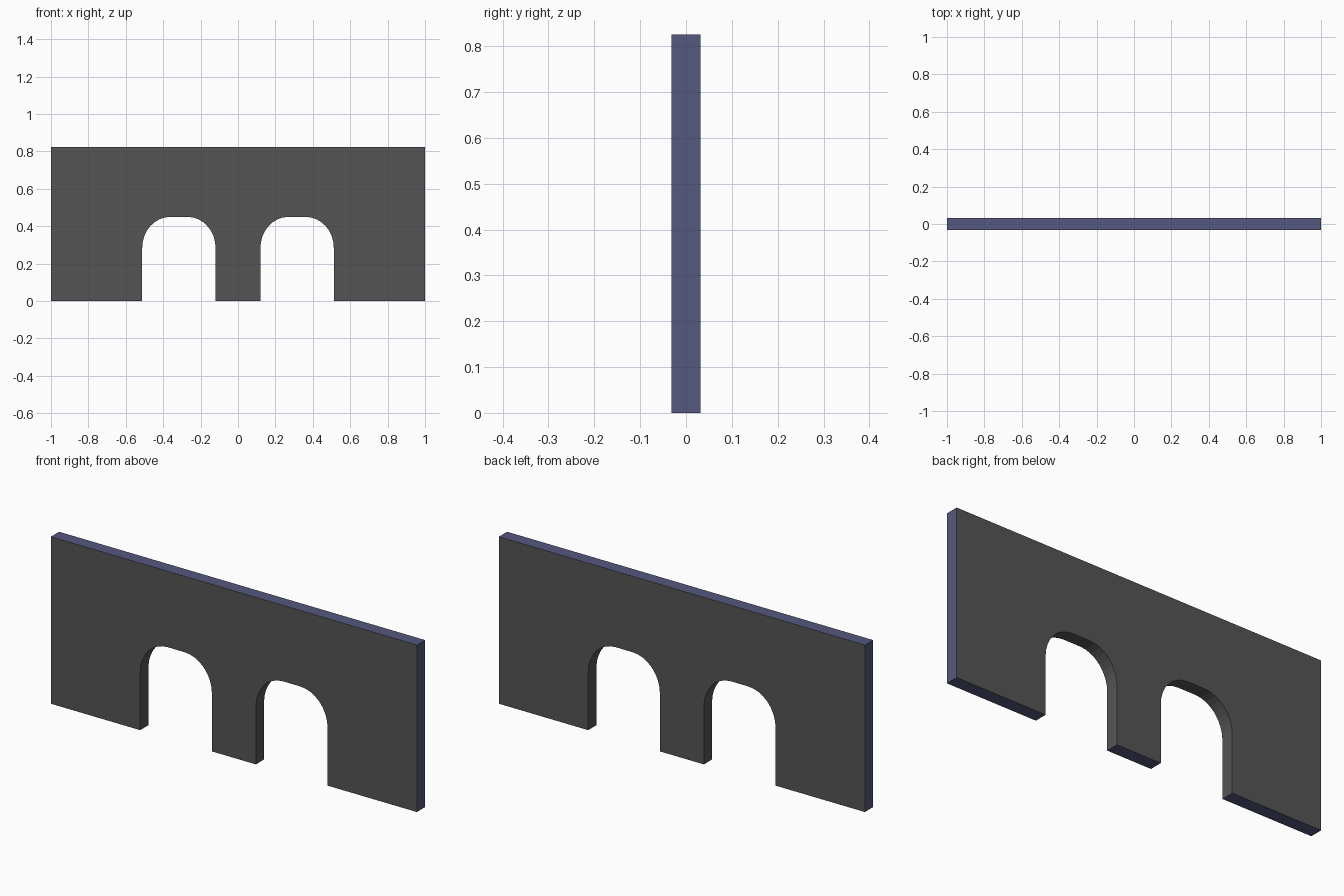
import bpy, bmesh, math

if "Cube" in bpy.data.objects:
    bpy.data.objects.remove(bpy.data.objects["Cube"])

HALF_T, HEIGHT = 0.032, 0.825
ARCH_X, ARCH_HALF, FLAT_HALF = 0.316, 0.196, 0.046
SPRING, CROWN, STEPS = 0.285, 0.45, 8


def material(name, color):
    m = bpy.data.materials.new(name)
    m.diffuse_color = (*color, 1)
    m.use_nodes = True
    m.node_tree.nodes["Principled BSDF"].inputs["Base Color"].default_value = m.diffuse_color
    return m


def arch(cx):
    """Opening outline from its left foot over the crown to its right foot."""
    rx, rz = ARCH_HALF - FLAT_HALF, CROWN - SPRING
    quarter = [(FLAT_HALF + rx * math.cos(a), SPRING + rz * math.sin(a))
               for a in (math.pi / 2 * i / STEPS for i in range(STEPS + 1))]
    right = [(ARCH_HALF, 0)] + quarter
    left = [(-x, z) for x, z in right]
    return [(cx + x, z) for x, z in left + right[::-1]]


# Wall outline with two arched openings
outline = [(-1, 0), *arch(-ARCH_X), *arch(ARCH_X), (1, 0), (1, HEIGHT), (-1, HEIGHT)]

bm = bmesh.new()
front = bm.faces.new([bm.verts.new((x, -HALF_T, z)) for x, z in outline])
extruded = bmesh.ops.extrude_face_region(bm, geom=[front], use_keep_orig=True)
bmesh.ops.translate(bm, vec=(0, 2 * HALF_T, 0),
                    verts=[g for g in extruded["geom"] if isinstance(g, bmesh.types.BMVert)])
bmesh.ops.recalc_face_normals(bm, faces=bm.faces)

# Blue-grey on the ends, top and feet; dark grey on the faces and arch reveals
for f in bm.faces:
    c, n = f.calc_center_median(), f.normal
    outer = abs(c.x) > 0.99 or c.z > HEIGHT - 0.01 or c.z < 0.01
    f.material_index = 1 if outer and abs(n.y) < 0.5 else 0
bmesh.ops.triangulate(bm, faces=[f for f in bm.faces if len(f.verts) > 4])

mesh = bpy.data.meshes.new("arched_wall")
bm.to_mesh(mesh)
bm.free()
mesh.materials.append(material("dark grey", (0.091, 0.091, 0.091)))
mesh.materials.append(material("blue grey", (0.091, 0.098, 0.205)))
wall = bpy.data.objects.new("arched_wall", mesh)
bpy.context.collection.objects.link(wall)
